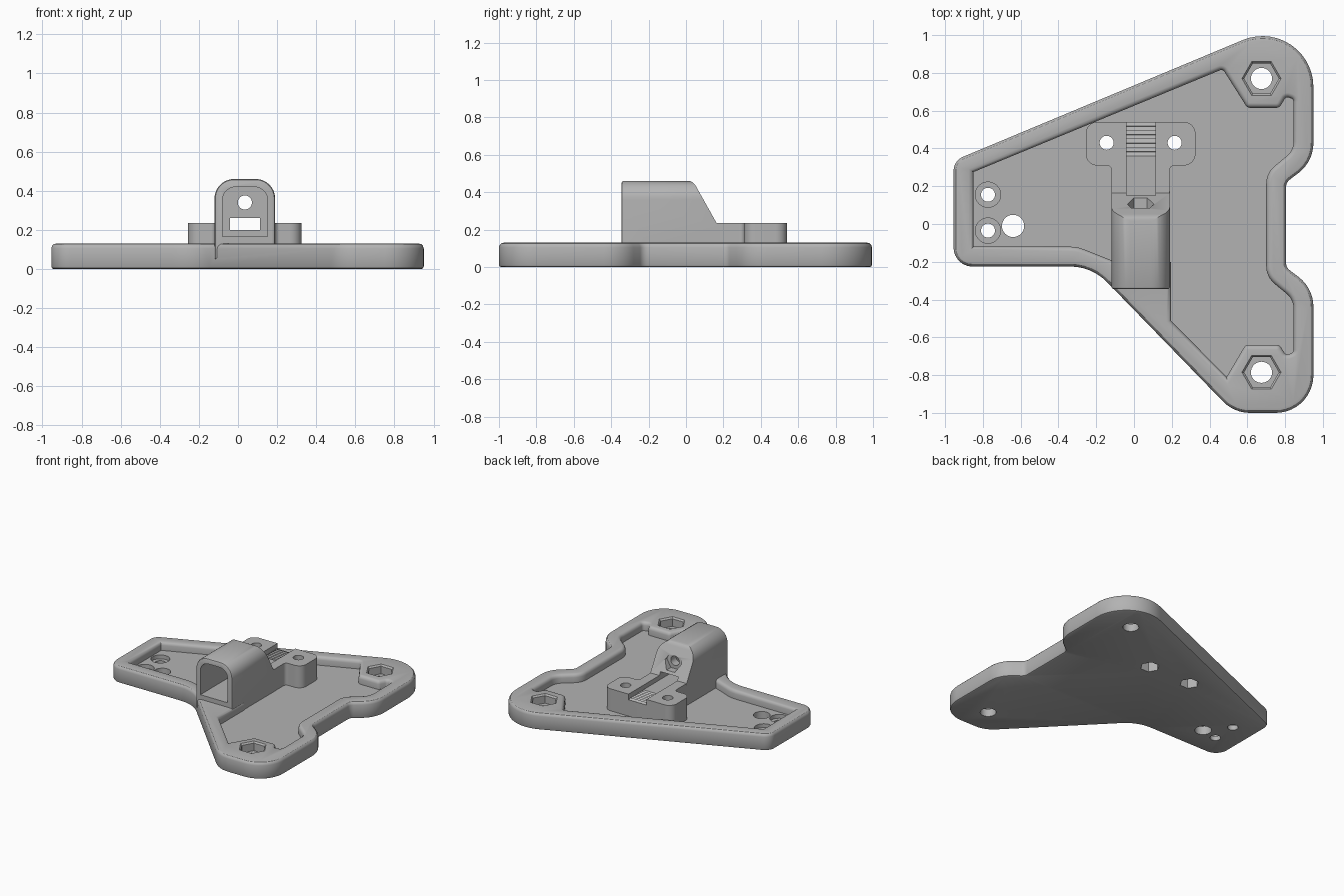
import bpy, bmesh, math
from mathutils import Vector

cube = bpy.data.objects.get("Cube")
if cube:
    bpy.data.objects.remove(cube, do_unlink=True)

grey = bpy.data.materials.new("plain_grey")
grey.use_nodes = True
grey.diffuse_color = (0.45, 0.45, 0.45, 1)
grey.node_tree.nodes["Principled BSDF"].inputs["Base Color"].default_value = grey.diffuse_color

# How outline (u, v) and level w map to x, y, z
UP = lambda u, v, w: (u, v, w)
ALONG_Y = lambda u, v, w: (u, w, v)
ALONG_X = lambda u, v, w: (w, u, v)


def fillet(corners):
    """Turn (x, y, radius) corners into a rounded outline."""
    out = []
    for i, (x, y, r) in enumerate(corners):
        p = Vector((x, y))
        a = (Vector(corners[i - 1][:2]) - p).normalized()
        b = (Vector(corners[(i + 1) % len(corners)][:2]) - p).normalized()
        if r == 0:
            out.append(p)
            continue
        half = a.angle(b) / 2
        centre = p + (a + b).normalized() * r / math.sin(half)
        start = p + a * r / math.tan(half) - centre
        end = p + b * r / math.tan(half) - centre
        sweep = math.pi - 2 * half
        steps = max(3, round(math.degrees(sweep) / 8))
        for k in range(steps + 1):
            t = k / steps
            out.append(centre + (start * math.sin((1 - t) * sweep)
                                 + end * math.sin(t * sweep)) / math.sin(sweep))
    return out


def ngon(x, y, r, n=32):
    return [Vector((x + r * math.cos(k * math.tau / n), y + r * math.sin(k * math.tau / n)))
            for k in range(n)]


def offset(pts, d):
    """Grow a closed outline by d, with mitred corners."""
    n = len(pts)
    area = sum(pts[i - 1].cross(pts[i]) for i in range(n))
    s = 1 if area > 0 else -1
    out = []
    for i, p in enumerate(pts):
        e1 = (p - pts[i - 1]).normalized()
        e2 = (pts[(i + 1) % n] - p).normalized()
        n1, n2 = Vector((e1.y, -e1.x)) * s, Vector((e2.y, -e2.x)) * s
        out.append(p + (n1 + n2) * d / (1 + n1.dot(n2)))
    return out


def loft(name, pts, levels, axis=UP):
    """Solid through copies of an outline at (level, growth) pairs."""
    bm = bmesh.new()
    rings = [[bm.verts.new(axis(p.x, p.y, w)) for p in offset(pts, d)] for w, d in levels]
    for low, high in zip(rings, rings[1:]):
        for i in range(len(low)):
            bm.faces.new((low[i - 1], low[i], high[i], high[i - 1]))
    bm.faces.new(rings[0])
    bm.faces.new(rings[-1])
    bmesh.ops.recalc_face_normals(bm, faces=bm.faces[:])
    mesh = bpy.data.meshes.new(name)
    bm.to_mesh(mesh)
    bm.free()
    mesh.materials.append(grey)
    obj = bpy.data.objects.new(name, mesh)
    bpy.context.collection.objects.link(obj)
    return obj


def combine(target, tool, operation="DIFFERENCE"):
    mod = target.modifiers.new("combine", "BOOLEAN")
    mod.operation, mod.solver, mod.object = operation, "EXACT", tool
    bpy.context.view_layer.objects.active = target
    bpy.ops.object.modifier_apply(modifier=mod.name)
    bpy.data.objects.remove(tool, do_unlink=True)


# Base plate with softened edges
plate_outline = fillet([
    (-0.955, -0.225, 0.1), (-0.223, -0.225, 0.27), (0.53, -1.0, 0.2), (0.95, -1.0, 0.2),
    (0.95, -0.34, 0.2), (0.805, -0.23, 0.05), (0.805, 0.22, 0.05), (0.95, 0.33, 0.2),
    (0.95, 1.13, 0.27), (-0.955, 0.335, 0.08)])
bracket = loft("mounting_bracket", plate_outline, [
    (0, -0.012), (0.004, -0.004), (0.012, 0), (0.105, 0), (0.118, -0.004),
    (0.127, -0.013), (0.13, -0.026)])

# Sunken floor with a rolled rim
pocket_outline = fillet([
    (-0.85, -0.12, 0), (-0.3, -0.12, 0.2), (-0.1, -0.2, 0), (0.195, -0.2, 0),
    (0.195, -0.51, 0), (0.49, -0.81, 0), (0.59, -0.64, 0.03), (0.77, -0.64, 0.03),
    (0.805, -0.695, 0.02), (0.845, -0.68, 0.02), (0.845, -0.4, 0.1), (0.7, -0.28, 0.12),
    (0.7, 0.27, 0.12), (0.845, 0.39, 0.1), (0.845, 0.66, 0.02), (0.805, 0.675, 0.02),
    (0.77, 0.615, 0.03), (0.6, 0.615, 0.03), (0.47, 0.82, 0.02), (-0.85, 0.275, 0)])
combine(bracket, loft("pocket", pocket_outline, [
    (0.065, 0), (0.105, 0), (0.118, 0.004), (0.127, 0.013), (0.13, 0.024), (0.15, 0.024)]))

# Arched housing with a sloping back
housing = loft("housing", fillet([
    (-0.12, 0.05, 0), (0.19, 0.05, 0), (0.19, 0.46, 0.1), (-0.12, 0.46, 0.1)]),
    [(-0.345, -0.012), (-0.341, -0.004), (-0.333, 0), (0.3, 0)], ALONG_Y)
side_profile = fillet([
    (-0.4, 0.04, 0), (-0.4, 0.5, 0), (0.0, 0.5, 0), (0.0, 0.46, 0),
    (0.035, 0.46, 0), (0.172, 0.22, 0), (0.172, 0.04, 0)])
side_profile = fillet([
    (-0.4, 0.04, 0), (-0.4, 0.461, 0), (0.037, 0.461, 0.05), (0.172, 0.22, 0), (0.172, 0.04, 0)])
combine(housing, loft("side_shape", side_profile, [(-0.5, 0), (0.5, 0)], ALONG_X), "INTERSECT")
combine(bracket, housing, "UNION")

# T-shaped clamp platform
platform_outline = fillet([
    (-0.119, 0.1, 0), (0.189, 0.1, 0), (0.189, 0.31, 0.025), (0.325, 0.31, 0.06),
    (0.325, 0.54, 0.06), (-0.255, 0.54, 0.06), (-0.255, 0.31, 0.06), (-0.119, 0.31, 0.025)])
combine(bracket, loft("platform", platform_outline, [(0.05, 0), (0.235, 0)]), "UNION")

# Tunnel through the front of the housing
tunnel = fillet([(-0.08, 0.165, 0), (0.152, 0.165, 0), (0.152, 0.42, 0.07), (-0.08, 0.42, 0.07)])
combine(bracket, loft("tunnel", tunnel, [(-0.4, 0), (0.02, 0)], ALONG_Y))

# Slot and toothed groove
teeth = [(0.36 + 0.0225 * k + d, z, 0) for k in range(8) for d, z in ((0, 0.2), (0.0215, 0.183))]
groove = fillet([(-0.02, 0.26, 0), (-0.02, 0.2, 0)] + teeth + [(0.541, 0.2, 0), (0.6, 0.2, 0), (0.6, 0.26, 0)])
combine(bracket, loft("groove", groove, [(-0.04, 0), (0.113, 0)], ALONG_X))

# Screw hole and nut trap in the sloping wall
combine(bracket, loft("screw_hole", ngon(0.035, 0.34, 0.036), [(-0.02, 0), (0.3, 0)], ALONG_Y))
combine(bracket, loft("screw_nut", ngon(0.035, 0.34, 0.07, 6), [(0.085, 0), (0.3, 0)], ALONG_Y))

# Platform bolt holes with nut traps underneath
for x in (-0.145, 0.215):
    combine(bracket, loft("bolt_hole", ngon(x, 0.43, 0.037), [(-0.1, 0), (0.5, 0)]))
    combine(bracket, loft("bolt_nut", ngon(x, 0.43, 0.068, 6), [(-0.1, 0), (0.08, 0)]))

# Corner bolt holes with nut traps on top
for y in (0.77, -0.785):
    combine(bracket, loft("corner_hole", ngon(0.675, y, 0.056), [(-0.1, 0), (0.3, 0)]))
    combine(bracket, loft("corner_nut", ngon(0.675, y, 0.092, 6),
                          [(0.06, 0), (0.118, 0), (0.13, 0.01), (0.2, 0.01)]))

# Counterbored holes and cable hole at the narrow end
for y in (0.155, -0.035):
    combine(bracket, loft("end_hole", ngon(-0.773, y, 0.037), [(-0.1, 0), (0.3, 0)]))
    combine(bracket, loft("counterbore", ngon(-0.773, y, 0.067), [(0.035, 0), (0.3, 0)]))
combine(bracket, loft("cable_hole", ngon(-0.64, -0.01, 0.059), [(-0.1, 0), (0.3, 0)]))

bpy.ops.object.select_all(action="DESELECT")
bracket.select_set(True)
bpy.context.view_layer.objects.active = bracket
bpy.ops.object.shade_smooth_by_angle(angle=math.radians(32))
